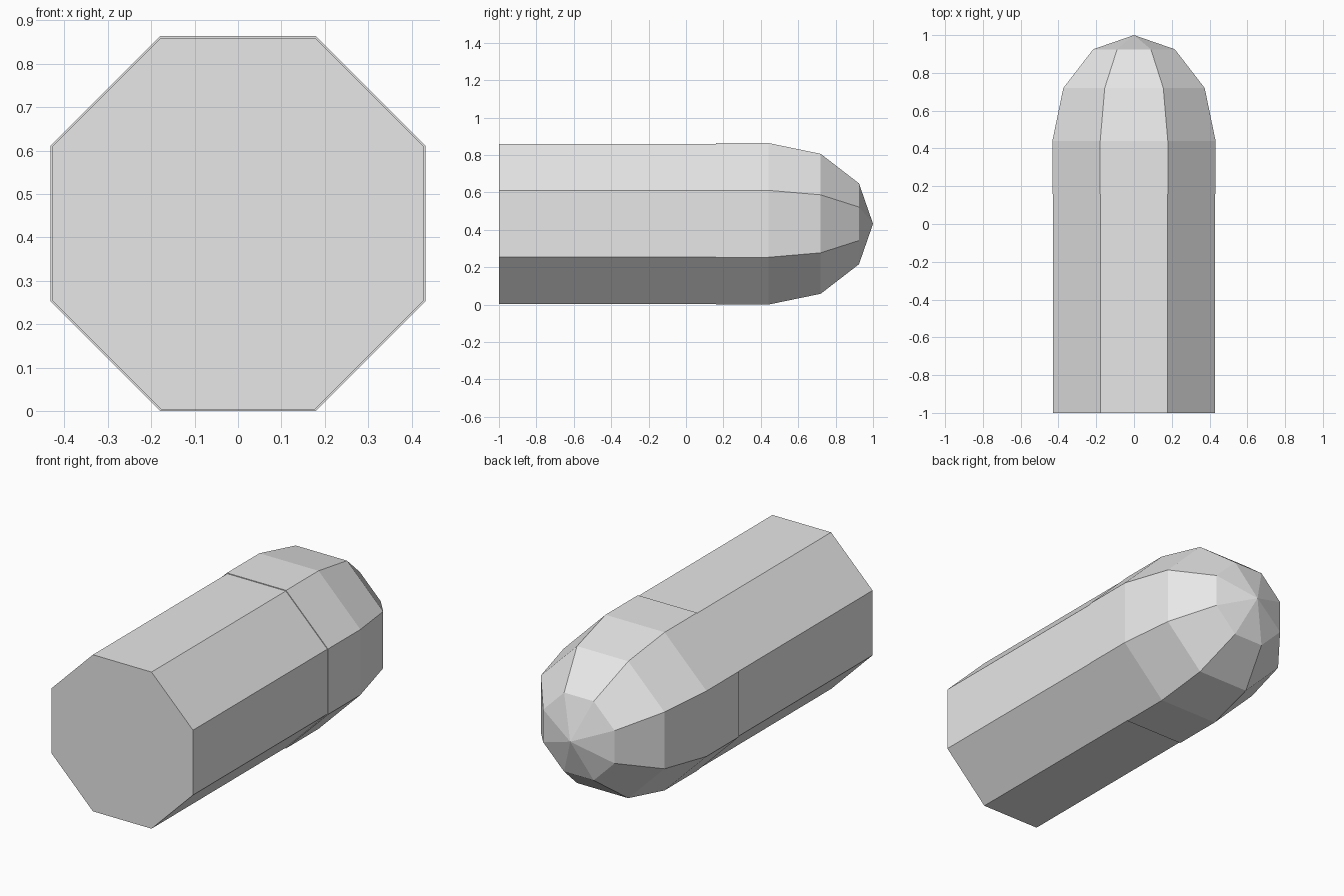
import bpy, bmesh, math

if "Cube" in bpy.data.objects:
    bpy.data.objects.remove(bpy.data.objects["Cube"])

SIDES = 8
CENTRE_Z = 0.432

grey = bpy.data.materials.new("light grey")
grey.diffuse_color = (0.8, 0.8, 0.8, 1)
grey.use_nodes = True
grey.node_tree.nodes["Principled BSDF"].inputs["Base Color"].default_value = grey.diffuse_color


def lathe_y(name, profile, tip=None):
    """Octagonal rings along y from (y, half width across flats) pairs; tip closes to a point."""
    bm = bmesh.new()
    rings = []
    for y, flat in profile:
        r = flat / math.cos(math.pi / SIDES)
        angles = [(i + 0.5) * 2 * math.pi / SIDES for i in range(SIDES)]
        rings.append([bm.verts.new((r * math.cos(a), y, CENTRE_Z + r * math.sin(a))) for a in angles])
    for a, b in zip(rings, rings[1:]):
        for i in range(SIDES):
            j = (i + 1) % SIDES
            bm.faces.new((a[i], a[j], b[j], b[i]))
    bm.faces.new(rings[0])
    last = rings[-1]
    if tip is None:
        bm.faces.new(last)
    else:
        point = bm.verts.new((0, tip, CENTRE_Z))
        for i in range(SIDES):
            bm.faces.new((last[i], last[(i + 1) % SIDES], point))
    bmesh.ops.recalc_face_normals(bm, faces=bm.faces)
    mesh = bpy.data.meshes.new(name)
    bm.to_mesh(mesh)
    bm.free()
    mesh.materials.append(grey)
    obj = bpy.data.objects.new(name, mesh)
    bpy.context.collection.objects.link(obj)
    return obj


# Straight casing, very slightly narrower than the nose
lathe_y("casing", [(-1.0, 0.428), (0.17, 0.428)])

# Nose: short collar followed by a half ellipsoid in 30 degree steps
NOSE_R, NOSE_Y, NOSE_LEN = 0.432, 0.44, 0.56
dome = [(NOSE_Y + NOSE_LEN * math.sin(math.radians(t)), NOSE_R * math.cos(math.radians(t)))
        for t in (0, 30, 60)]
lathe_y("rounded_nose", [(0.16, NOSE_R)] + dome, tip=NOSE_Y + NOSE_LEN)
